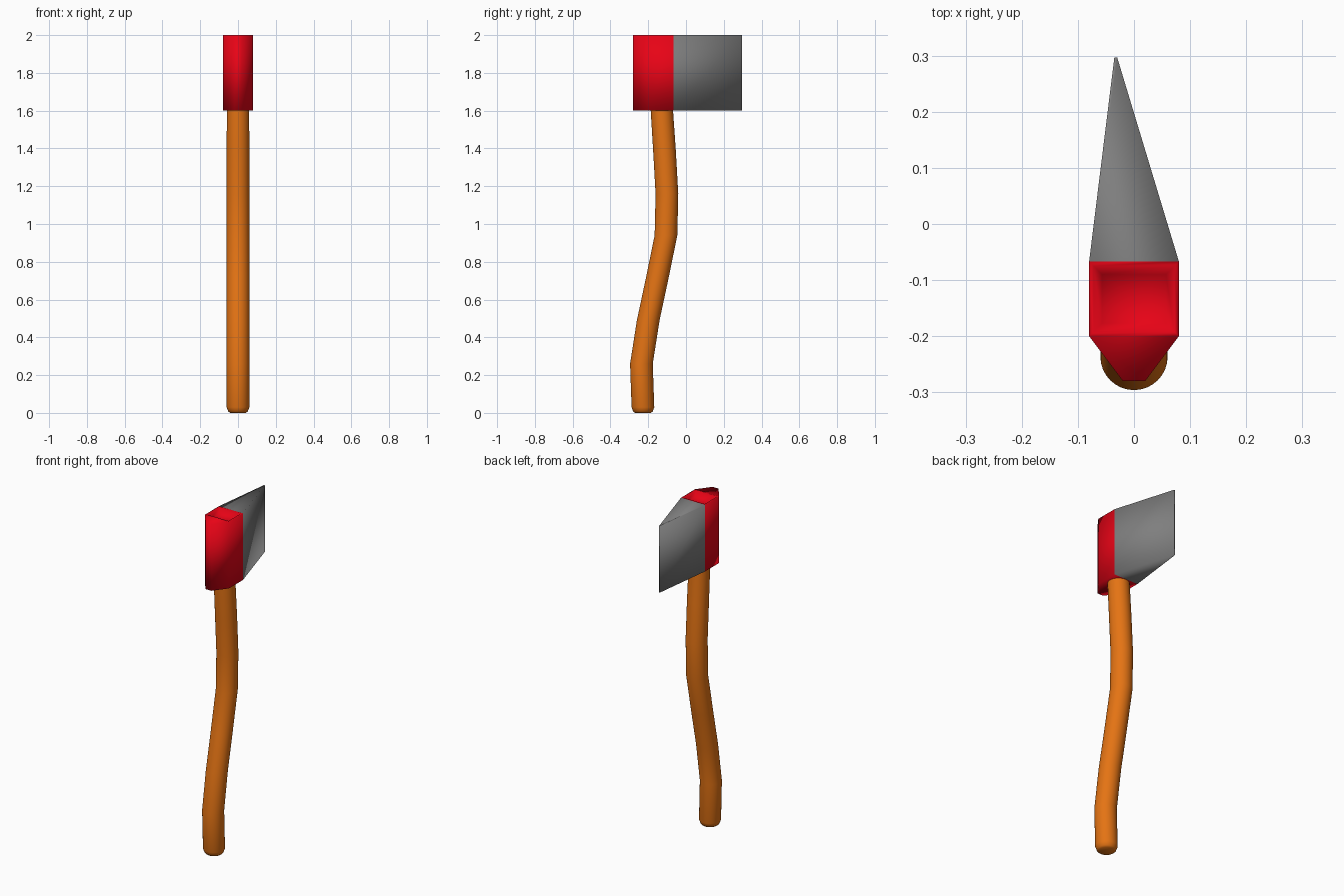
import bpy, bmesh, math

if "Cube" in bpy.data.objects:
    bpy.data.objects.remove(bpy.data.objects["Cube"])

Z0, Z1 = 1.6, 2.0  # head bottom and top


def material(name, color):
    m = bpy.data.materials.new(name)
    m.diffuse_color = color
    m.use_nodes = True
    m.node_tree.nodes["Principled BSDF"].inputs["Base Color"].default_value = m.diffuse_color
    return m


def finish(name, bm, mats):
    for f in bm.faces:
        f.smooth = True
    bmesh.ops.recalc_face_normals(bm, faces=bm.faces)
    me = bpy.data.meshes.new(name)
    bm.to_mesh(me)
    bm.free()
    for m in mats:
        me.materials.append(m)
    ob = bpy.data.objects.new(name, me)
    bpy.context.collection.objects.link(ob)
    return ob


red = material("red_paint", (0.8, 0.001, 0.008, 1))
steel = material("dark_steel", (0.21, 0.21, 0.21, 1))
wood = material("wood", (0.78, 0.174, 0.007, 1))

# Curved handle: rings of (y centre, z, radius)
SIDES = 32
path = [(-0.228, 0.0, 0.042), (-0.228, 0.008, 0.052), (-0.228, 0.03, 0.06),
        (-0.236, 0.26, 0.06), (-0.2, 0.49, 0.06), (-0.153, 0.71, 0.06),
        (-0.106, 0.94, 0.06), (-0.101, 1.16, 0.06), (-0.114, 1.39, 0.06),
        (-0.129, 1.62, 0.059), (-0.135, 1.92, 0.055)]
bm = bmesh.new()
rings = []
for yc, z, r in path:
    rings.append([bm.verts.new((r * math.cos(a), yc + r * math.sin(a), z))
                  for a in (2 * math.pi * i / SIDES for i in range(SIDES))])
for a, b in zip(rings, rings[1:]):
    for i in range(SIDES):
        j = (i + 1) % SIDES
        bm.faces.new((a[i], a[j], b[j], b[i]))
bm.faces.new(rings[0])
bm.faces.new(rings[-1])
finish("handle", bm, [wood])

# Head outline: red socket (first six points), then the offset wedge edge
outline = [(-0.08, -0.067), (-0.08, -0.2), (-0.02, -0.28), (0.02, -0.28),
           (0.08, -0.2), (0.08, -0.067), (-0.03, 0.297), (-0.035, 0.297)]
bm = bmesh.new()
low = [bm.verts.new((x, y, Z0)) for x, y in outline]
top = [bm.verts.new((x, y, Z1)) for x, y in outline]
for i in range(8):
    j = (i + 1) % 8
    f = bm.faces.new((low[i], low[j], top[j], top[i]))
    f.material_index = 0 if i < 5 else 1
for ring in (low, top):
    bm.faces.new(ring[1:5])                                 # socket nose
    eye = bm.faces.new((ring[0], ring[1], ring[4], ring[5]))  # socket eye
    bm.faces.new((ring[0], ring[5], ring[6], ring[7])).material_index = 1
bmesh.ops.recalc_face_normals(bm, faces=bm.faces)

# Sunken eye on top, with a shallow dished floor
bmesh.ops.inset_individual(bm, faces=[eye], thickness=0.008,
                           use_even_offset=True)
bmesh.ops.inset_individual(bm, faces=[eye], thickness=0.015, depth=-0.03,
                           use_even_offset=True)
bmesh.ops.poke(bm, faces=[eye], offset=-0.005)
finish("head", bm, [red, steel])
